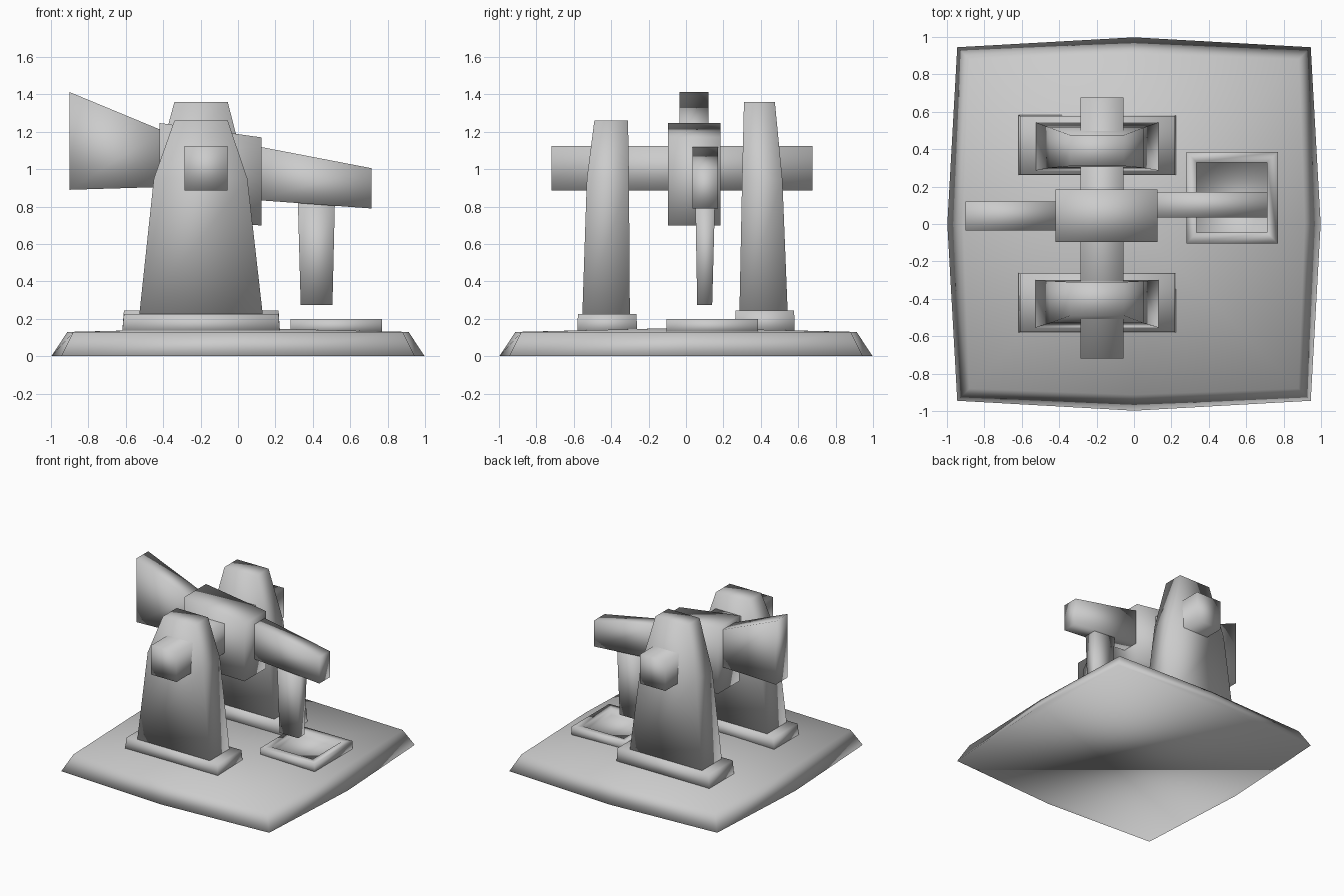
import bpy

if "Cube" in bpy.data.objects:
    bpy.data.objects.remove(bpy.data.objects["Cube"])


def make(name, verts, faces):
    me = bpy.data.meshes.new(name)
    me.from_pydata(verts, [], faces)
    me.update()
    me.shade_smooth()
    ob = bpy.data.objects.new(name, me)
    bpy.context.collection.objects.link(ob)
    return ob


def bridge(a, b, n):
    """Quads joining ring starting at index a to ring starting at b."""
    return [(a + i, a + (i + 1) % n, b + (i + 1) % n, b + i) for i in range(n)]


def loft(name, sections):
    """Stack of rectangles (x0, x1, y0, y1, z), bottom to top, capped."""
    verts, faces = [], [(3, 2, 1, 0)]
    for x0, x1, y0, y1, z in sections:
        verts += [(x0, y0, z), (x1, y0, z), (x1, y1, z), (x0, y1, z)]
    k = len(sections)
    for s in range(k - 1):
        faces += bridge(4 * s, 4 * s + 4, 4)
    m = 4 * (k - 1)
    faces.append((m, m + 1, m + 2, m + 3))
    return make(name, verts, faces)


def prism(name, profile, y0, y1):
    """Counter-clockwise x-z profile (seen from the front) extruded along y."""
    n = len(profile)
    verts = [(x, y, z) for y in (y0, y1) for x, z in profile]
    faces = [tuple(range(n)), tuple(reversed(range(n, 2 * n)))]
    faces += [(i, n + i, n + (i + 1) % n, (i + 1) % n) for i in range(n)]
    return make(name, verts, faces)


# Base: bowed eight-point slab with sloped sides and a slightly domed top
dirs = [(-1, -1), (0, -1), (1, -1), (1, 0), (1, 1), (0, 1), (-1, 1), (-1, 0)]


def slab_ring(corner, mid, z):
    return [(x * (corner if x and y else mid), y * (corner if x and y else mid), z)
            for x, y in dirs]


v = slab_ring(0.945, 0.998, 0) + slab_ring(0.88, 0.912, 0.13) + [(0, 0, 0.152)]
f = [tuple(reversed(range(8)))] + bridge(0, 8, 8)
f += [(8 + i, 8 + (i + 1) % 8, 16) for i in range(8)]
make("base_slab", v, f)

# Two tapered towers on feet; the rear one is taller
for label, s, top, foot, y_top, y_mid, y_low in (
        ("front", -1, 1.26, 0.225, (0.31, 0.49), (0.305, 0.53), (0.30, 0.555)),
        ("rear", 1, 1.36, 0.245, (0.31, 0.475), (0.30, 0.515), (0.285, 0.545))):
    def span(a):
        return sorted((s * a[0], s * a[1]))
    loft(label + "_tower", [
        (-0.53, 0.135, *span(y_low), 0.2),
        (-0.45, 0.05, *span(y_mid), 0.95),
        (-0.34, -0.055, *span(y_top), top)])
    loft(label + "_tower_foot", [
        (-0.62, 0.225, *span((0.26, 0.582)), 0.12),
        (-0.61, 0.217, *span((0.265, 0.578)), foot)])

# Axle through both towers
prism("axle", [(-0.285, 0.885), (-0.055, 0.885), (-0.055, 1.125), (-0.285, 1.125)],
      -0.72, 0.675)

# Hub block and the arms fixed to it
prism("hub", [(-0.42, 0.71), (0.125, 0.70), (0.125, 1.17), (-0.42, 1.247)],
      -0.095, 0.185)
prism("counterweight", [(-0.90, 0.89), (-0.40, 0.905), (-0.40, 1.205), (-0.90, 1.412)],
      -0.035, 0.12)
prism("hammer_arm", [(0.10, 0.835), (0.715, 0.79), (0.715, 1.005), (0.10, 1.123)],
      0.035, 0.17)

# Hammer head hanging from the arm
loft("hammer_head", [(0.335, 0.505, 0.06, 0.14, 0.275),
                     (0.32, 0.518, 0.05, 0.155, 0.83)])

# Square mortar tray: outer wall, rim, inner wall, floor
tray = [(0.28, 0.77, -0.105, 0.385, 0.12), (0.28, 0.77, -0.105, 0.385, 0.20),
        (0.335, 0.71, -0.045, 0.33, 0.198), (0.335, 0.71, -0.045, 0.33, 0.145)]
loft("mortar_tray", tray)
